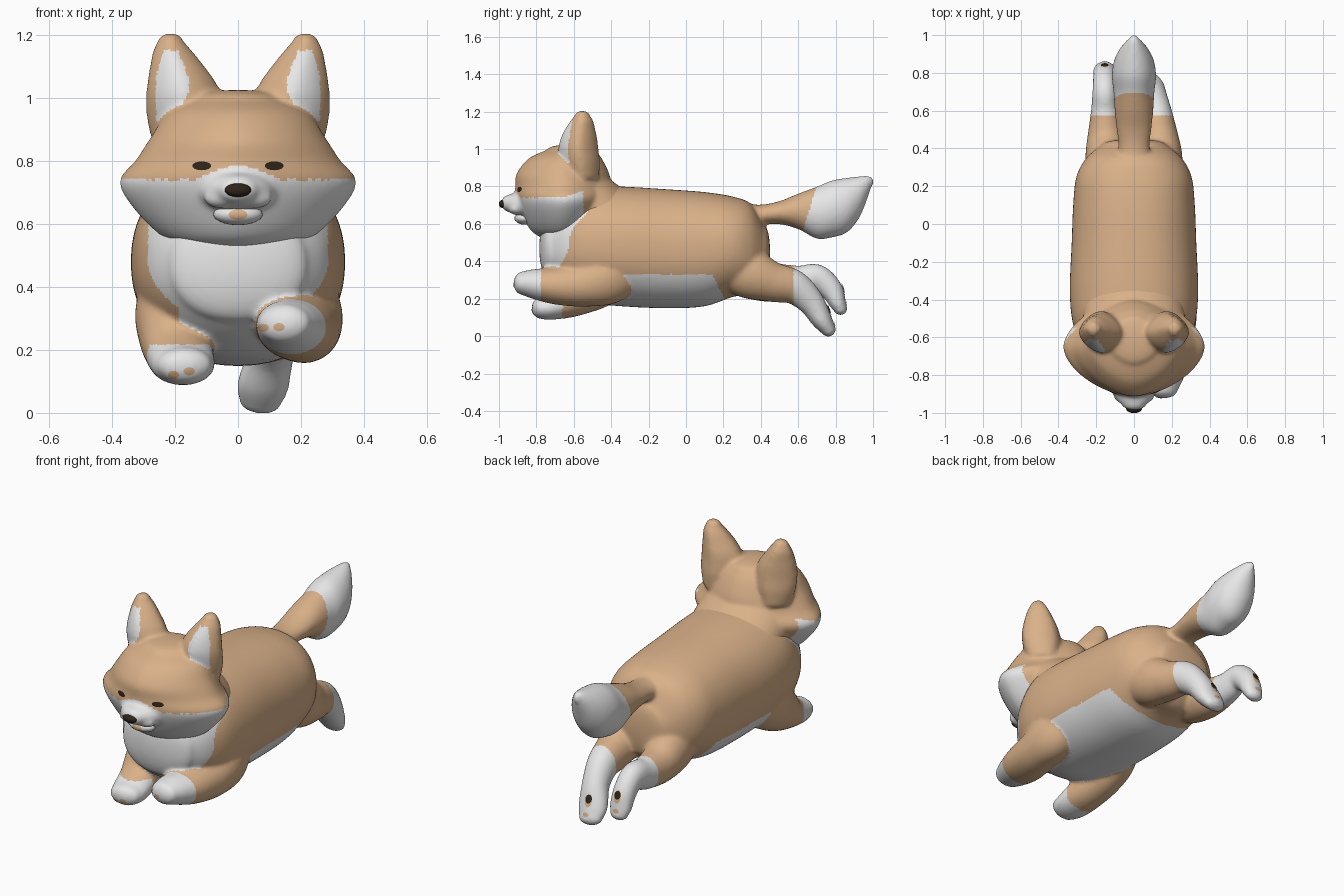
import bpy
import bmesh
from math import sin, cos, pi, radians
from mathutils import Vector
from mathutils.bvhtree import BVHTree

cube = bpy.data.objects.get("Cube")
if cube:
    bpy.data.objects.remove(cube, do_unlink=True)


def material(name, colour):
    m = bpy.data.materials.new(name)
    m.use_nodes = True
    rgba = (*colour, 1.0)
    m.diffuse_color = rgba
    m.node_tree.nodes["Principled BSDF"].inputs["Base Color"].default_value = rgba
    return m


TAN = material("tan fur", (0.70, 0.44, 0.25))
WHITE = material("white fur", (0.80, 0.80, 0.80))
DARK = material("dark brown", (0.03, 0.018, 0.01))
SIDES, STEPS = 64, 10


def finish(name, bm, mats):
    """Turn a bmesh into a smooth-shaded object."""
    for f in bm.faces:
        f.smooth = True
    mesh = bpy.data.meshes.new(name)
    bm.to_mesh(mesh)
    bm.free()
    for m in mats:
        mesh.materials.append(m)
    obj = bpy.data.objects.new(name, mesh)
    bpy.context.collection.objects.link(obj)
    return obj


def fuse(name, parts):
    """Melt overlapping parts into one skin; each face is coloured by its nearest part's rule."""
    joined = bmesh.new()
    trees = []
    for bm, rule in parts:
        trees.append((BVHTree.FromBMesh(bm), rule))
        piece = bpy.data.meshes.new("piece")
        bm.to_mesh(piece)
        bm.free()
        joined.from_mesh(piece)
        bpy.data.meshes.remove(piece)
    obj = finish(name, joined, ())
    remesh = obj.modifiers.new("skin", 'REMESH')
    remesh.mode = 'VOXEL'
    remesh.voxel_size = 0.01
    soften = obj.modifiers.new("soften", 'SMOOTH')
    soften.factor = 0.5
    soften.iterations = 11
    graph = bpy.context.evaluated_depsgraph_get()
    mesh = bpy.data.meshes.new_from_object(obj.evaluated_get(graph))
    obj.modifiers.clear()
    obj.data = mesh
    mesh.materials.clear()
    for m in (TAN, WHITE):
        mesh.materials.append(m)
    for p in mesh.polygons:
        hits = [(tree.find_nearest(p.center)[3], i) for i, (tree, _) in enumerate(trees)]
        p.material_index = int(trees[min(hits)[1]][1](p.center, p.normal))
        p.use_smooth = True
    return obj


def spline(keys):
    """Catmull-Rom curve through rows of x, y, z, half width, half height."""
    rows = [keys[0], *keys, keys[-1]]
    out = []
    for a, b, c, d in zip(rows, rows[1:], rows[2:], rows[3:]):
        for i in range(STEPS):
            t = i / STEPS
            out.append([q + 0.5 * t * (r - p + t * (2*p - 5*q + 4*r - s + t * (3*(q - r) + s - p)))
                        for p, q, r, s in zip(a, b, c, d)])
    return out + [list(keys[-1])]


def loft(keys, caps, rule, axis=None, power=2.0):
    """Sweep rounded rings along a smooth path, with domed ends."""
    rows = spline(keys)
    pts = [Vector(r[:3]) for r in rows]
    last = len(pts) - 1
    rings = []
    for i, row in enumerate(rows):
        t = Vector(axis) if axis else (pts[min(i + 1, last)] - pts[max(i - 1, 0)]).normalized()
        rings.append((pts[i], t, row[3], row[4]))

    def dome(ring, length):
        p, t, w, h = ring
        angles = [radians(a) for a in range(12, 86, 12)]
        return [(p + t * length * sin(a), t, w * cos(a), h * cos(a)) for a in angles]

    rings = dome(rings[0], -caps[0])[::-1] + rings + dome(rings[-1], caps[1])
    bm = bmesh.new()
    loops = []
    for p, t, w, h in rings:
        u = Vector((1, 0, 0))
        u = (u - t * u.dot(t)).normalized()
        v = t.cross(u)
        loop = []
        for k in range(SIDES):
            c, s = cos(2 * pi * k / SIDES), sin(2 * pi * k / SIDES)
            c = abs(c) ** (2 / power) * (1 if c > 0 else -1)
            s = abs(s) ** (2 / power) * (1 if s > 0 else -1)
            loop.append(bm.verts.new(p + u * w * c + v * h * s))
        loops.append(loop)
    for a, b in zip(loops, loops[1:]):
        for k in range(SIDES):
            n = (k + 1) % SIDES
            bm.faces.new((a[k], a[n], b[n], b[k]))
    bm.faces.new(loops[0])
    bm.faces.new(loops[-1])
    bmesh.ops.recalc_face_normals(bm, faces=bm.faces)
    return bm, rule


def ball(centre, radii):
    bm = bmesh.new()
    bmesh.ops.create_uvsphere(bm, u_segments=32, v_segments=16, radius=1)
    bmesh.ops.scale(bm, vec=radii, verts=bm.verts)
    bmesh.ops.translate(bm, vec=centre, verts=bm.verts)
    return bm


def patch(name, target, start, direction, size, mat, lift=0.003):
    """Drape a thin oval plate onto the target's surface."""
    mesh = target.data
    tree = BVHTree.FromPolygons([v.co for v in mesh.vertices], [p.vertices for p in mesh.polygons])
    d = Vector(direction).normalized()
    u = Vector((1, 0, 0))
    v = d.cross(u).normalized()
    start = Vector(start)
    bm = bmesh.new()

    def drop(a, b):
        o = start + u * a + v * b
        hit = tree.ray_cast(o, d)[0] or tree.find_nearest(o)[0]
        return bm.verts.new(hit - d * lift)

    count = 20
    loops = [[drop(size[0] * f * cos(2 * pi * k / count), size[1] * f * sin(2 * pi * k / count))
              for k in range(count)] for f in (0.35, 0.7, 1)]
    bm.faces.new(loops[0])
    for a, b in zip(loops, loops[1:]):
        for k in range(count):
            n = (k + 1) % count
            bm.faces.new((a[k], a[n], b[n], b[k]))
    bmesh.ops.recalc_face_normals(bm, faces=bm.faces)
    return finish(name, bm, [mat])


def all_tan(c, n):
    return False


def all_white(c, n):
    return True


# Head with white cheeks, neck and muzzle
def head_white(c, n):
    bridge = 0.042 * max(0, 1 - (c.x / 0.13) ** 2)
    return c.y < -0.55 and c.z < 0.74 + bridge + 0.35 * max(0, c.y + 0.66)


skull = loft([(0, -0.66, 0.515, 0.13, 0.09), (0, -0.66, 0.56, 0.24, 0.165),
              (0, -0.655, 0.65, 0.332, 0.225), (0, -0.65, 0.735, 0.376, 0.262),
              (0, -0.655, 0.80, 0.326, 0.257), (0, -0.658, 0.87, 0.28, 0.247),
              (0, -0.645, 0.95, 0.225, 0.195), (0, -0.615, 0.995, 0.15, 0.13)],
             (0.02, 0.03), head_white, axis=(0, 0, 1), power=1.7)
neck = loft([(0, -0.66, 0.82, 0.22, 0.15), (0, -0.5, 0.69, 0.27, 0.175),
             (0, -0.28, 0.52, 0.24, 0.175)], (0.03, 0.03), all_tan)
muzzle = loft([(0, -0.83, 0.70, 0.15, 0.08), (0, -0.92, 0.708, 0.10, 0.056),
               (0, -0.96, 0.71, 0.062, 0.042)], (0.01, 0.026), all_white, axis=(0, -1, 0))
head_parts = [skull, neck, muzzle]


# Ears with white fronts, and lip pads
def ear_white(c, n):
    x = abs(c.x)
    inner = 0.155 + 0.6 * max(0, 1.02 - c.z) + 0.4 * max(0, c.z - 1.06)
    return n.y < -0.1 and 0.93 < c.z < 1.15 and inner < x < 0.26 - 0.3 * max(0, c.z - 1.07)


for s in (1, -1):
    ear = loft([(0.18 * s, -0.555, 0.85, 0.09, 0.09), (0.172 * s, -0.565, 0.93, 0.117, 0.105),
                (0.172 * s, -0.575, 1.0, 0.12, 0.107), (0.179 * s, -0.573, 1.05, 0.109, 0.10),
                (0.193 * s, -0.567, 1.1, 0.087, 0.084), (0.208 * s, -0.557, 1.15, 0.062, 0.062),
                (0.214 * s, -0.554, 1.182, 0.04, 0.04)],
               (0.02, 0.024), ear_white, axis=(0, 0, 1), power=1.6)
    pad = ball((0.05 * s, -0.908, 0.682), (0.06, 0.042, 0.034)), all_white
    head_parts += [ear, pad]
head = fuse("head", head_parts)

# Nose, mouth and eyes
finish("nose", ball((0, -0.977, 0.707), (0.042, 0.024, 0.022)), [DARK])
lip = finish("lower_lip", ball((0, -0.865, 0.63), (0.078, 0.05, 0.034)), [WHITE])
patch("tongue", lip, (0, -1.1, 0.629), (0, 1, 0), (0.03, 0.017), TAN)
for side, s in (("left", 1), ("right", -1)):
    patch(side + "_eye", head, (0.115 * s, -1.2, 0.784), (0, 1, 0), (0.03, 0.014), DARK)


# Torso with white chest and belly
def torso_white(c, n):
    chest = c.y < -0.58 - 0.5 * (0.56 - c.z) and abs(c.x) < 0.285 - 0.45 * max(0, 0.45 - c.z)
    between_legs = c.y < 0 and c.z < 0.34 and abs(c.x) < 0.19
    belly = c.z < 0.33 and -0.40 + 0.4 * (c.z - 0.15) < c.y < 0.23 - 0.5 * (c.z - 0.15)
    return chest or between_legs or belly


torso = loft([(0, -0.72, 0.47, 0.22, 0.18), (0, -0.64, 0.48, 0.28, 0.25),
              (0, -0.52, 0.49, 0.325, 0.31), (0, -0.35, 0.48, 0.34, 0.32),
              (0, -0.1, 0.467, 0.33, 0.318), (0, 0.1, 0.465, 0.322, 0.305),
              (0, 0.25, 0.478, 0.305, 0.268), (0, 0.35, 0.465, 0.252, 0.24),
              (0, 0.42, 0.44, 0.17, 0.15)],
             (0.065, 0.03), torso_white, axis=(0, 1, 0), power=2.2)

# Front legs, stretched forward with white paws
left_front = loft([(0.16, -0.28, 0.42, 0.10, 0.14), (0.205, -0.42, 0.32, 0.122, 0.15),
                   (0.21, -0.55, 0.275, 0.116, 0.118), (0.18, -0.7, 0.27, 0.12, 0.10),
                   (0.155, -0.82, 0.28, 0.10, 0.078), (0.148, -0.87, 0.283, 0.085, 0.064)],
                  (0.03, 0.052), lambda c, n: c.y < -0.775)
right_front = loft([(-0.16, -0.28, 0.42, 0.10, 0.14), (-0.205, -0.42, 0.33, 0.118, 0.15),
                    (-0.205, -0.52, 0.255, 0.112, 0.13), (-0.187, -0.62, 0.19, 0.108, 0.092),
                    (-0.174, -0.72, 0.155, 0.102, 0.068), (-0.168, -0.775, 0.15, 0.088, 0.058)],
                   (0.03, 0.05), lambda c, n: c.y < -0.66 and c.z < 0.217)


# Hind legs, kicked back with white feet
def foot_white(c, n):
    return c.y > 0.575


left_hind = loft([(0.13, 0.2, 0.40, 0.11, 0.13), (0.145, 0.34, 0.335, 0.112, 0.135),
                  (0.135, 0.46, 0.29, 0.10, 0.108), (0.122, 0.575, 0.262, 0.083, 0.092),
                  (0.105, 0.665, 0.185, 0.073, 0.072), (0.08, 0.725, 0.09, 0.082, 0.056),
                  (0.07, 0.762, 0.035, 0.068, 0.04)],
                 (0.03, 0.037), foot_white)
right_hind = loft([(-0.13, 0.2, 0.40, 0.11, 0.13), (-0.145, 0.34, 0.335, 0.112, 0.135),
                   (-0.147, 0.46, 0.29, 0.10, 0.108), (-0.152, 0.6, 0.29, 0.076, 0.088),
                   (-0.155, 0.7, 0.312, 0.065, 0.072), (-0.155, 0.775, 0.25, 0.062, 0.062),
                   (-0.155, 0.81, 0.18, 0.062, 0.046), (-0.155, 0.827, 0.145, 0.052, 0.036)],
                  (0.03, 0.034), foot_white)

# Bushy tail with a white end
tail = loft([(0, 0.29, 0.63, 0.10, 0.08), (0, 0.40, 0.648, 0.082, 0.055),
             (0, 0.5, 0.66, 0.092, 0.062), (0, 0.6, 0.667, 0.102, 0.095),
             (0, 0.7, 0.66, 0.108, 0.139), (0, 0.78, 0.68, 0.117, 0.152),
             (0, 0.86, 0.70, 0.107, 0.146), (0, 0.925, 0.742, 0.077, 0.112),
             (0, 0.968, 0.795, 0.042, 0.064), (0, 0.99, 0.825, 0.018, 0.03)],
            (0.01, 0.012), lambda c, n: c.y > 0.625 + 0.3 * (c.z - 0.56), axis=(0, 1, 0))

body = fuse("body", [torso, left_front, right_front, left_hind, right_hind, tail])

# Toe and sole pads
for i, (x, z) in enumerate(((0.08, 0.27), (0.13, 0.272), (-0.155, 0.132), (-0.205, 0.12))):
    patch("front_toe_pad_%d" % (i + 1), body, (x, -1.2, z), (0, 1, 0), (0.018, 0.013), TAN)
away = Vector((0, 0.87, 0.49))
for side, x, y, z in (("left", 0.08, 0.717, 0.115), ("right", -0.155, 0.785, 0.225)):
    sole = Vector((x, y, z)) + away * 0.12
    patch(side + "_sole_rim", body, sole + Vector((0, 0.004, -0.007)), -away, (0.02, 0.035), TAN)
    patch(side + "_sole_pad", body, sole, -away, (0.019, 0.023), DARK, 0.006)
    patch(side + "_hind_toe_pad", body, sole + Vector((0, 0.035, -0.075)), -away, (0.018, 0.012), TAN)
